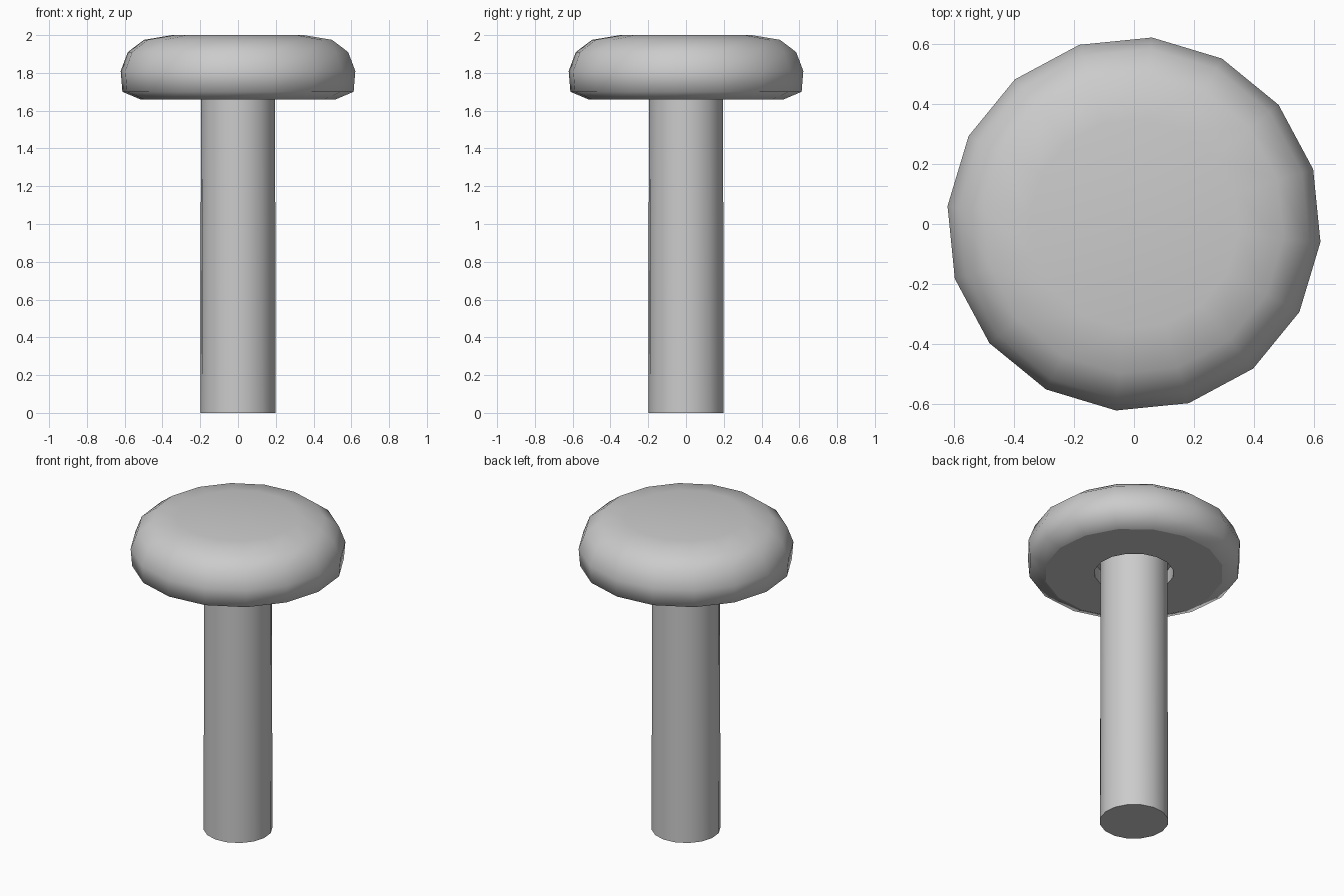
import bpy, bmesh
from math import sin, cos, radians, tau

cube = bpy.data.objects.get("Cube")
if cube:
    bpy.data.objects.remove(cube, do_unlink=True)

SIDES = 16
TURN = radians(-5.5)

grey = bpy.data.materials.new("plain grey")
grey.use_nodes = True
colour = (0.6, 0.6, 0.6, 1)
grey.diffuse_color = colour
grey.node_tree.nodes["Principled BSDF"].inputs["Base Color"].default_value = colour


def lathe(name, profile, sharp_rings):
    """Turn a (radius, height) profile, listed bottom to top, and cap both ends."""
    bm = bmesh.new()
    rings = []
    for r, z in profile:
        rings.append([bm.verts.new((r * cos(TURN + tau * i / SIDES),
                                    r * sin(TURN + tau * i / SIDES), z))
                      for i in range(SIDES)])
    for low, high in zip(rings, rings[1:]):
        for i in range(SIDES):
            j = (i + 1) % SIDES
            bm.faces.new((low[i], low[j], high[j], high[i]))
    bm.faces.new(rings[0][::-1])
    bm.faces.new(rings[-1])
    bmesh.ops.recalc_face_normals(bm, faces=bm.faces)
    for f in bm.faces:
        f.smooth = True
    for k in sharp_rings:
        ring = rings[k]
        for i in range(SIDES):
            bm.edges.get((ring[i], ring[(i + 1) % SIDES])).smooth = False
    mesh = bpy.data.meshes.new(name)
    bm.to_mesh(mesh)
    bm.free()
    mesh.materials.append(grey)
    obj = bpy.data.objects.new(name, mesh)
    bpy.context.collection.objects.link(obj)
    return obj


# Straight stem running up into the socket under the cap
lathe("stem", [(0.2, 0), (0.197, 1.78)], [0, 1])

# Rounded cap with a flat underside and a shallow socket around the stem
cap_profile = [(0.23, 1.75), (0.23, 1.66), (0.52, 1.66), (0.615, 1.70),
               (0.624, 1.81), (0.586, 1.91), (0.5, 1.975), (0.35, 2.0)]
lathe("cap", cap_profile, [0, 1, 2])
